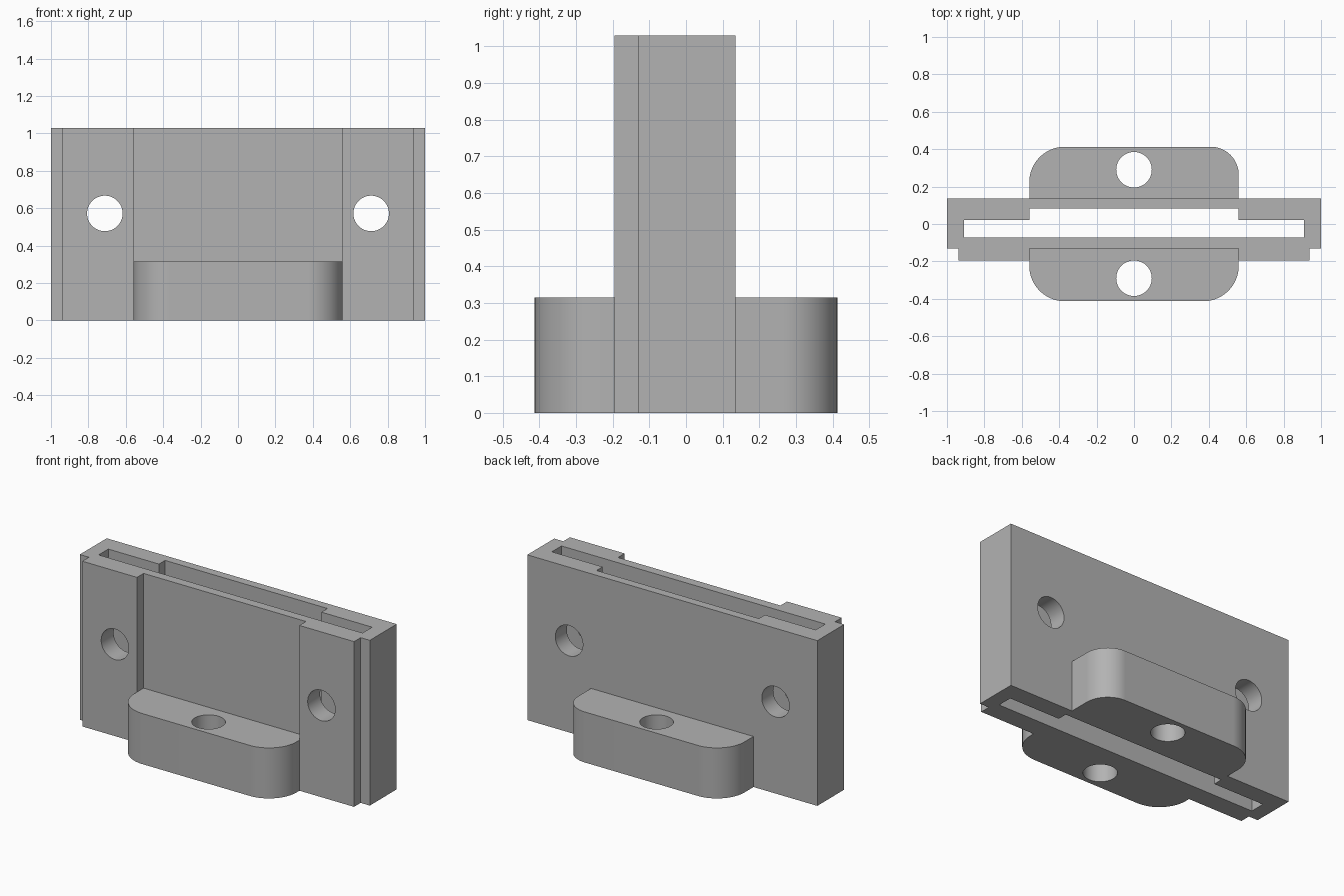
import bpy
import bmesh
import math
from mathutils import Matrix, Vector

if "Cube" in bpy.data.objects:
    bpy.data.objects.remove(bpy.data.objects["Cube"], do_unlink=True)

HEIGHT = 1.03
FLANGE_HEIGHT = 0.315
FLANGE_HALF = 0.56
HOLE_RADIUS = 0.095

grey = bpy.data.materials.new("plain grey")
grey.use_nodes = True
colour = (0.45, 0.45, 0.45, 1)
grey.diffuse_color = colour
grey.node_tree.nodes["Principled BSDF"].inputs["Base Color"].default_value = colour


def prism(name, outline, bottom, top):
    """Extrude a flat plan outline upwards into a solid."""
    bm = bmesh.new()
    face = bm.faces.new([bm.verts.new((x, y, bottom)) for x, y in outline])
    grown = bmesh.ops.extrude_face_region(bm, geom=[face])["geom"]
    verts = [g for g in grown if isinstance(g, bmesh.types.BMVert)]
    bmesh.ops.translate(bm, verts=verts, vec=(0, 0, top - bottom))
    bmesh.ops.recalc_face_normals(bm, faces=bm.faces)
    mesh = bpy.data.meshes.new(name)
    bm.to_mesh(mesh)
    bm.free()
    mesh.materials.append(grey)
    obj = bpy.data.objects.new(name, mesh)
    bpy.context.collection.objects.link(obj)
    return obj


def mirrored(half):
    """Complete a right-hand outline with its reflection in x."""
    return half + [(-x, y) for x, y in reversed(half)]


def circle(radius):
    steps = [math.tau * i / 64 for i in range(64)]
    return [(radius * math.cos(a), radius * math.sin(a)) for a in steps]


def cut(obj, cutter):
    """Subtract a cutter and discard it."""
    cutter.hide_render = True
    mod = obj.modifiers.new("cut", 'BOOLEAN')
    mod.operation = 'DIFFERENCE'
    mod.solver = 'EXACT'
    mod.object = cutter
    bpy.context.view_layer.objects.active = obj
    bpy.ops.object.modifier_apply(modifier=mod.name)
    bpy.data.objects.remove(cutter, do_unlink=True)


def finish(obj):
    """Smooth the round surfaces, keeping flat faces flat."""
    bpy.ops.object.select_all(action='DESELECT')
    obj.select_set(True)
    bpy.context.view_layer.objects.active = obj
    bpy.ops.object.shade_smooth_by_angle(angle=math.radians(30))
    mod = obj.modifiers.new("flat faces", 'WEIGHTED_NORMAL')
    mod.keep_sharp = True


# Holder body with two raised front pads
body = prism("holder_body", mirrored([
    (FLANGE_HALF, -0.13), (FLANGE_HALF, -0.195), (0.937, -0.195),
    (0.937, -0.13), (1, -0.13), (1, 0.135)]), 0, HEIGHT)

# Stepped slot right through from top to bottom
cut(body, prism("slot_cutter", mirrored([
    (0.91, -0.073), (0.91, 0.022), (FLANGE_HALF, 0.022),
    (FLANGE_HALF, 0.082)]), -0.1, HEIGHT + 0.1))

# Screw holes from front to back
for x in (-0.712, 0.712):
    drill = prism("screw_hole_cutter", circle(HOLE_RADIUS), -0.5, 0.5)
    drill.data.transform(Matrix.Translation((x, 0, 0.572))
                         @ Matrix.Rotation(math.pi / 2, 4, 'X'))
    cut(body, drill)
finish(body)


def flange(name, side, wall, edge, left_radius, right_radius):
    """Mounting foot with two rounded outer corners and a vertical hole."""
    outline = [(-FLANGE_HALF, wall)]
    for sign, radius in ((-1, left_radius), (1, right_radius)):
        centre = Vector((sign * (FLANGE_HALF - radius), edge - radius))
        arc = []
        for i in range(17):
            a = math.pi / 2 * i / 16
            arc.append((centre.x + sign * radius * math.cos(a),
                        centre.y + radius * math.sin(a)))
        outline += arc if sign < 0 else arc[::-1]
    outline.append((FLANGE_HALF, wall))
    foot = prism(name, [(x, side * y) for x, y in outline], 0, FLANGE_HEIGHT)
    drill = prism("foot_hole_cutter", circle(HOLE_RADIUS), -0.1, FLANGE_HEIGHT + 0.1)
    drill.data.transform(Matrix.Translation((0, side * 0.29, 0)))
    cut(foot, drill)
    finish(foot)


# Mounting feet
flange("front_foot", -1, 0.13, 0.413, 0.19, 0.19)
flange("back_foot", 1, 0.135, 0.413, 0.19, 0.15)
